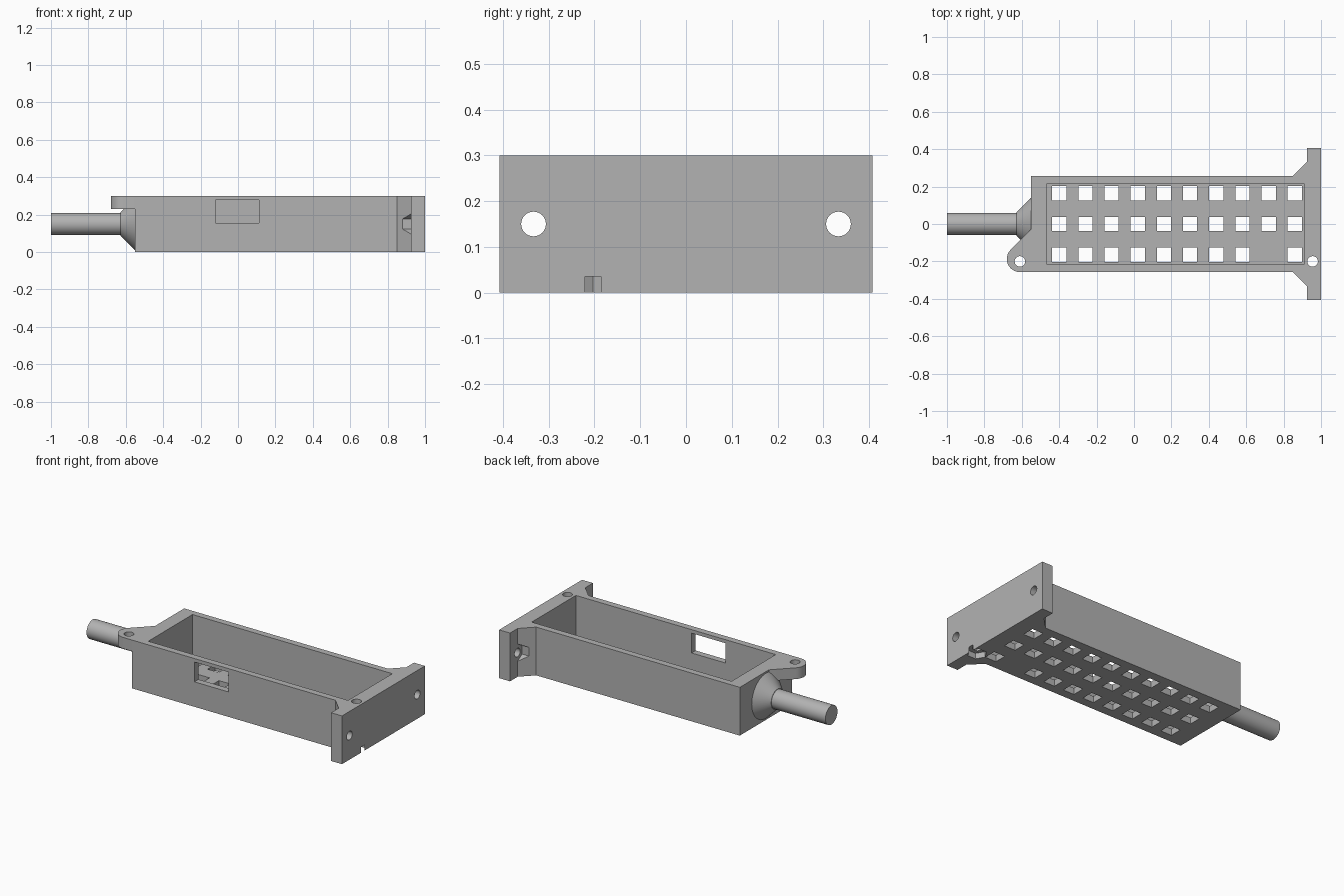
import bpy, bmesh, math
from mathutils import Matrix, Vector

cube = bpy.data.objects.get("Cube")
if cube:
    bpy.data.objects.remove(cube, do_unlink=True)

grey = bpy.data.materials.new("plain_grey")
grey.use_nodes = True
colour = (0.45, 0.45, 0.45, 1)
grey.diffuse_color = colour
grey.node_tree.nodes["Principled BSDF"].inputs["Base Color"].default_value = colour


def finish(name, bm):
    bmesh.ops.recalc_face_normals(bm, faces=bm.faces)
    mesh = bpy.data.meshes.new(name)
    bm.to_mesh(mesh)
    bm.free()
    mesh.materials.append(grey)
    obj = bpy.data.objects.new(name, mesh)
    bpy.context.collection.objects.link(obj)
    return obj


def prism(name, outline, z0, z1):
    bm = bmesh.new()
    face = bm.faces.new([bm.verts.new((x, y, z0)) for x, y in outline])
    top = bmesh.ops.extrude_face_region(bm, geom=[face])["geom"]
    bmesh.ops.translate(bm, vec=(0, 0, z1 - z0),
                        verts=[v for v in top if isinstance(v, bmesh.types.BMVert)])
    return finish(name, bm)


def box(name, x0, x1, y0, y1, z0, z1):
    return prism(name, [(x0, y0), (x1, y0), (x1, y1), (x0, y1)], z0, z1)


def rod(name, start, end, r0, r1=None, sides=32, spin=0):
    """Cylinder or cone between two points; spin turns it about its axis."""
    a, b = Vector(start), Vector(end)
    turn = (b - a).to_track_quat('Z', 'Y').to_matrix().to_4x4()
    bm = bmesh.new()
    bmesh.ops.create_cone(bm, cap_ends=True, segments=sides, radius1=r0,
                          radius2=r0 if r1 is None else r1, depth=(b - a).length,
                          matrix=Matrix.Translation((a + b) / 2) @ turn
                          @ Matrix.Rotation(spin, 4, 'Z'))
    return finish(name, bm)


def combine(target, tool, operation):
    tool.hide_render = True
    mod = target.modifiers.new(tool.name, 'BOOLEAN')
    mod.operation, mod.solver, mod.object = operation, 'EXACT', tool
    bpy.context.view_layer.objects.active = target
    bpy.ops.object.modifier_apply(modifier=mod.name)
    bpy.data.objects.remove(tool, do_unlink=True)


W, H, MID = 0.257, 0.3, 0.15

# Housing with end flange and diagonal gussets
half = [(0.85, W), (0.925, 0.332), (0.925, 0.407), (1, 0.407)]
outline = [(-0.55, -W)] + [(x, -y) for x, y in half] + half[::-1] + [(-0.55, W)]
housing = prism("housing", outline, 0, H)

# Rounded mounting ear at the handle end
ear = []
for i in range(17):
    a = math.radians(135 + 135 * i / 16)
    ear.append((-0.61 + 0.07 * math.cos(a), -0.187 + 0.07 * math.sin(a)))
ear += [(-0.5, -W), (-0.5, 0.0225)]
combine(housing, prism("ear", ear, 0.23, H), 'UNION')

# Open cavity and side window
cutters = [box("cavity", -0.465, 0.909, -0.217, 0.217, 0.04, 0.4),
           box("window", -0.12, 0.113, -0.4, -0.1, 0.155, 0.278)]

# Grid of square floor holes, leaving one place solid
for col in range(10):
    for row in (-1, 0, 1):
        if (col, row) != (8, -1):
            x, y = -0.4 + 0.14 * col, 0.164 * row
            cutters.append(box("floor_hole", x - 0.038, x + 0.038,
                               y - 0.038, y + 0.038, -0.1, 0.1))

# Flange bolt holes with hexagonal nut pockets in the gussets
for y in (-0.333, 0.333):
    cutters.append(rod("bolt_hole", (0.7, y, MID), (1.1, y, MID), 0.027))
    pocket = [(y + 0.054 * math.sin(k * math.pi / 3),
               MID + 0.054 * math.cos(k * math.pi / 3)) for k in range(6)]
    bm = bmesh.new()
    ends = [[bm.verts.new((x, py, pz)) for py, pz in pocket] for x in (0.8, 0.926)]
    for ring in ends:
        bm.faces.new(ring)
    for k in range(6):
        n = (k + 1) % 6
        bm.faces.new([ends[0][k], ends[0][n], ends[1][n], ends[1][k]])
    cutters.append(finish("nut_pocket", bm))

# Vertical screw holes and the nut pocket under the flange
for x in (-0.61, 0.955):
    cutters.append(rod("screw_hole", (x, -0.2, -0.1), (x, -0.2, 0.4), 0.028))
cutters.append(rod("lower_nut_pocket", (0.955, -0.203, -0.1), (0.955, -0.203, 0.035),
                   0.055, sides=6, spin=math.pi / 6))

for cutter in cutters:
    combine(housing, cutter, 'DIFFERENCE')

# Round handle with a flared collar
handle = rod("handle", (-1, 0, MID), (-0.6, 0, MID), 0.059, sides=48)
collar = rod("collar", (-0.629, 0, MID), (-0.549, 0, MID), 0.062, 0.141, sides=48)

bpy.ops.object.select_all(action='DESELECT')
for obj in (housing, handle, collar):
    obj.select_set(True)
bpy.context.view_layer.objects.active = housing
bpy.ops.object.shade_smooth_by_angle(angle=math.radians(30))
